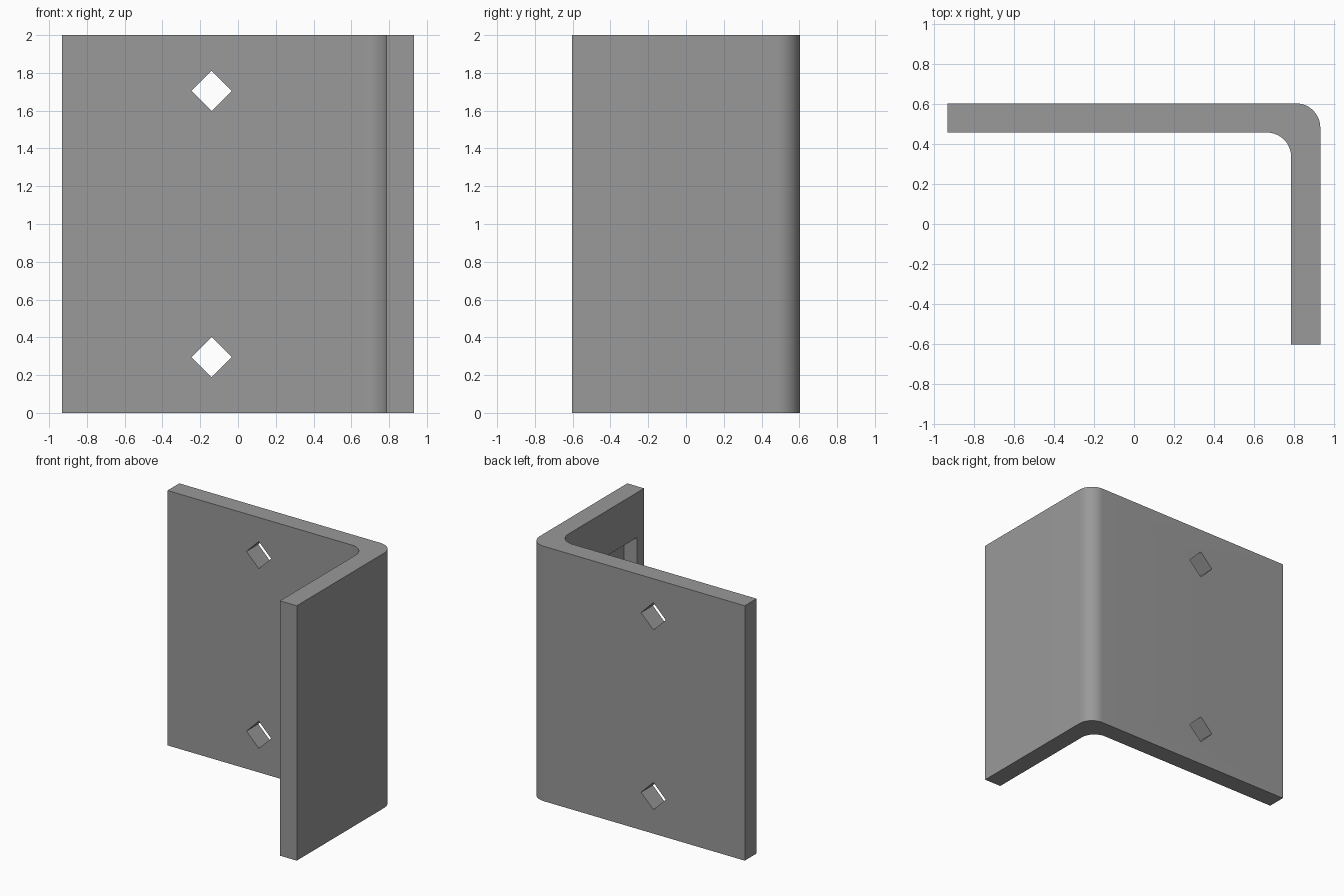
import bpy, bmesh, math
from mathutils import Vector

if "Cube" in bpy.data.objects:
    bpy.data.objects.remove(bpy.data.objects["Cube"])

X, Y, H = 0.933, 0.604, 2.0    # half width, half depth, height
T, R, SEG = 0.146, 0.122, 12   # plate thickness, bend radius, arc steps

steel = bpy.data.materials.new("grey steel")
steel.diffuse_color = (0.32, 0.32, 0.32, 1)
steel.use_nodes = True
steel.node_tree.nodes["Principled BSDF"].inputs["Base Color"].default_value = steel.diffuse_color


def prism(name, points, direction):
    """Extrude a closed outline along a direction into a solid."""
    bm = bmesh.new()
    face = bm.faces.new([bm.verts.new(p) for p in points])
    out = bmesh.ops.extrude_face_region(bm, geom=[face])
    moved = [v for v in out["geom"] if isinstance(v, bmesh.types.BMVert)]
    bmesh.ops.translate(bm, verts=moved, vec=Vector(direction))
    bmesh.ops.recalc_face_normals(bm, faces=bm.faces)
    mesh = bpy.data.meshes.new(name)
    bm.to_mesh(mesh)
    bm.free()
    mesh.materials.append(steel)
    obj = bpy.data.objects.new(name, mesh)
    bpy.context.collection.objects.link(obj)
    return obj


def bend(cx, cy, reverse=False):
    """Quarter arc in the +x +y quadrant around a centre."""
    arc = [(cx + R * math.cos(a), cy + R * math.sin(a), 0)
           for a in (math.pi / 2 * i / SEG for i in range(SEG + 1))]
    return arc[::-1] if reverse else arc


# Bent L-shaped plate
outline = [(X - T, -Y, 0), (X, -Y, 0)]
outline += bend(X - R, Y - R)
outline += [(-X, Y, 0), (-X, Y - T, 0)]
outline += bend(X - T - R, Y - T - R, True)
bracket = prism("angle_bracket", outline, (0, 0, H))

# Diamond holes through the wide plate
cutters = []
hx, hd = -0.14, 0.107
for hz in (0.295, 1.705):
    diamond = [(hx + hd * dx, Y - T - 0.1, hz + hd * dz)
               for dx, dz in ((1, 0), (0, 1), (-1, 0), (0, -1))]
    cutters.append(prism("hole_cutter", diamond, (0, T + 0.2, 0)))

# Rectangular pocket in the inner face of the short flange
pocket = [(X - T - 0.1, y, z) for y, z in
          ((-0.515, 0.353), (0.255, 0.353), (0.255, 1.647), (-0.515, 1.647))]
cutters.append(prism("pocket_cutter", pocket, (0.21, 0, 0)))

# Cut the openings, then drop the cutters
bpy.context.view_layer.objects.active = bracket
bracket.select_set(True)
for cutter in cutters:
    mod = bracket.modifiers.new("cut", "BOOLEAN")
    mod.operation = "DIFFERENCE"
    mod.solver = "EXACT"
    mod.object = cutter
    bpy.ops.object.modifier_apply(modifier=mod.name)
    bpy.data.objects.remove(cutter)

# Smooth bend, sharp edges elsewhere
bpy.ops.object.shade_smooth_by_angle(angle=math.radians(30))
